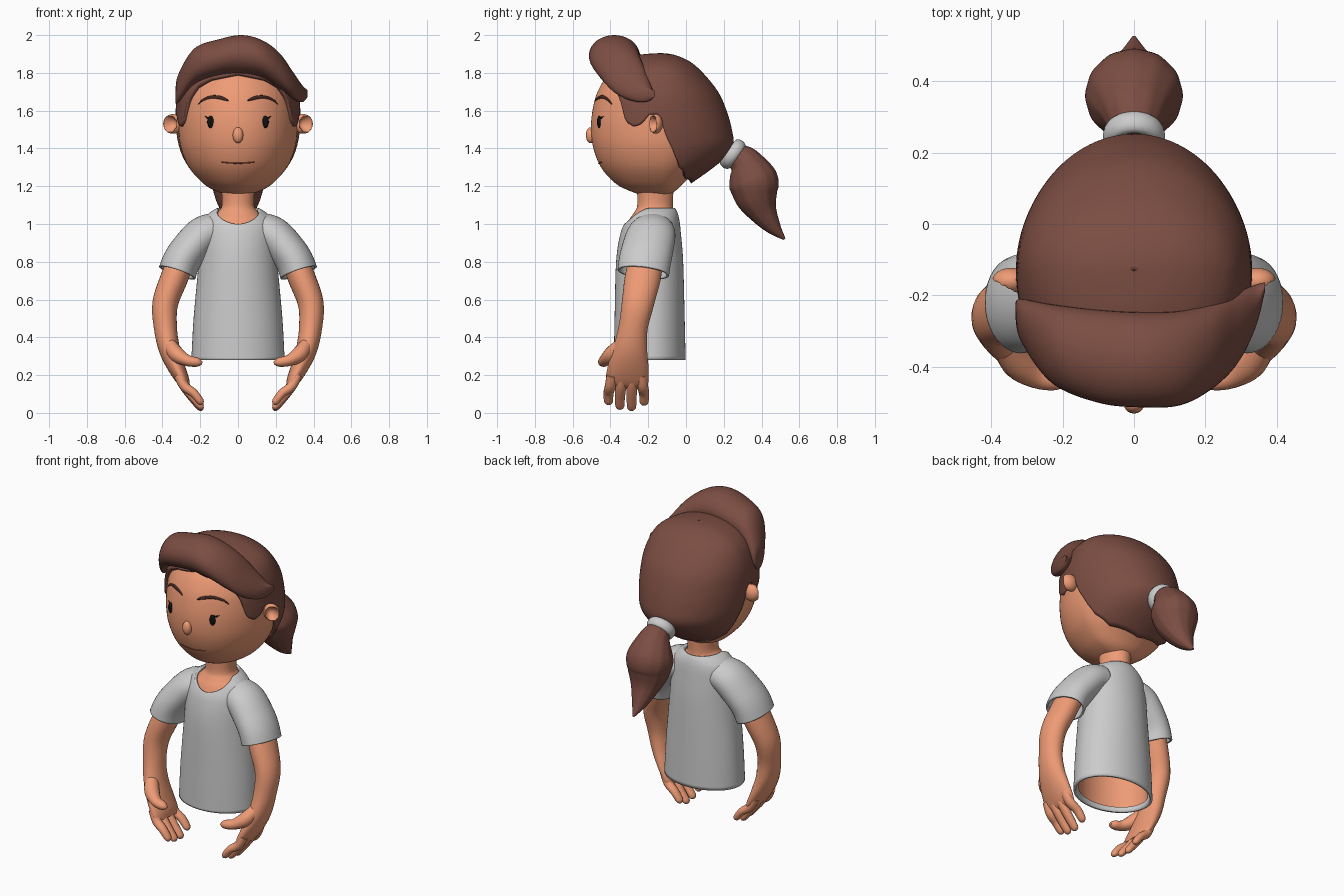
import bpy, bmesh, math
from mathutils import Vector

if "Cube" in bpy.data.objects:
    bpy.data.objects.remove(bpy.data.objects["Cube"])

def material(name, rgb):
    m = bpy.data.materials.new(name)
    m.diffuse_color = (*rgb, 1)
    m.use_nodes = True
    m.node_tree.nodes["Principled BSDF"].inputs["Base Color"].default_value = m.diffuse_color
    return m

SKIN = material("skin", (.86, .33, .18))
HAIR = material("hair", (.2, .075, .055))
BROW = material("brow", (.06, .02, .015))
BLACK = material("black", (.005, .005, .005))
LIP = material("lip", (.3, .08, .04))
X, Y = Vector((1, 0, 0)), Vector((0, 1, 0))

def finish(name, bm, mat=None, mirror=False, thick=0):
    bmesh.ops.recalc_face_normals(bm, faces=bm.faces)
    me = bpy.data.meshes.new(name)
    bm.to_mesh(me)
    bm.free()
    ob = bpy.data.objects.new(name, me)
    bpy.context.collection.objects.link(ob)
    if mat:
        me.materials.append(mat)
    if thick:
        s = ob.modifiers.new("thickness", 'SOLIDIFY')
        s.thickness, s.offset = thick, -1
    if mirror:
        ob.modifiers.new("mirror", 'MIRROR')
    bpy.ops.object.select_all(action='DESELECT')
    ob.select_set(True)
    bpy.context.view_layer.objects.active = ob
    bpy.ops.object.shade_smooth_by_angle(angle=math.radians(50))
    return ob

def spline(keys, n):
    """Catmull-Rom through tuples, n samples per span."""
    k = [Vector(q) for q in keys]
    out = []
    for i in range(len(k) - 1):
        a, b, c, d = k[max(i - 1, 0)], k[i], k[i + 1], k[min(i + 2, len(k) - 1)]
        for j in range(n):
            t = j / n
            out.append(.5 * (2 * b + (c - a) * t + (2 * a - 5 * b + 4 * c - d) * t * t
                             + (3 * b - a - 3 * c + d) * t ** 3))
    return out + [k[-1]]

def skin_rings(bm, rings, caps):
    vs = [[bm.verts.new(p) for p in r] for r in rings]
    n = len(vs[0])
    for r, s in zip(vs, vs[1:]):
        for j in range(n):
            bm.faces.new((r[j], r[(j + 1) % n], s[(j + 1) % n], s[j]))
    if caps:
        bm.faces.new(vs[0])
        bm.faces.new(vs[-1])

def tube(bm, keys, ref=Y, axis=None, n=20, steps=5, caps=True, groove=0):
    """Keys are x, y, z, radius across, radius along ref."""
    s = spline(keys, steps)
    pts = [Vector(q[:3]) for q in s]
    rings = []
    for i, p in enumerate(pts):
        t = axis or (pts[min(i + 1, len(pts) - 1)] - pts[max(i - 1, 0)]).normalized()
        u = t.cross(ref).normalized()
        v = u.cross(t)
        ring = []
        for j in range(n):
            a = 2 * math.pi * j / n
            g = 1 + groove * math.cos(12 * a)
            ring.append(p + (u * s[i][3] * math.cos(a) + v * s[i][4] * math.sin(a)) * g)
        rings.append(ring)
    skin_rings(bm, rings, caps)

def make_tube(name, keys, mat=None, mirror=False, thick=0, **kw):
    bm = bmesh.new()
    tube(bm, keys, **kw)
    return finish(name, bm, mat, mirror, thick)

def shell(name, keys, cy, mat=None, lo=None, hi=None, thick=0, caps=False, n=80, rows=40):
    """Upright loft; keys are z, half width, front y, back y. lo/hi trim each column by angle."""
    prof = spline([(*k,) for k in keys], 24)
    def at(f):
        i = min(int(f), len(prof) - 2)
        return prof[i].lerp(prof[i + 1], f - i)
    def find(z):
        for i in range(len(prof) - 1):
            if prof[i][0] <= z <= prof[i + 1][0]:
                return i + (z - prof[i][0]) / max(prof[i + 1][0] - prof[i][0], 1e-6)
        return 0 if z < prof[0][0] else len(prof) - 1
    rings = [[] for _ in range(rows + 1)]
    for j in range(n):
        a = 2 * math.pi * j / n
        f0 = find(lo(a)) if lo else 0
        f1 = find(hi(a)) if hi else len(prof) - 1
        for i in range(rows + 1):
            z, w, yf, yb = at(f0 + (f1 - f0) * i / rows)
            s = math.sin(a)
            rings[i].append((w * math.cos(a), cy + s * ((yb - cy) if s > 0 else (cy - yf)), z))
    bm = bmesh.new()
    skin_rings(bm, rings, caps)
    return finish(name, bm, mat, False, thick)

def ellipsoid(name, c, size, mat, mirror=False, dent=None):
    bm = bmesh.new()
    bmesh.ops.create_uvsphere(bm, u_segments=32, v_segments=20, radius=1)
    for v in bm.verts:
        if dent:
            v.co -= dent * 3 * max(0, v.co.dot(dent) - .55)
        v.co = Vector(c) + Vector([a * b for a, b in zip(v.co, size)])
    return finish(name, bm, mat, mirror)

# Head
CY = -.13
head_keys = [(1.155, .06, -.24, -.09), (1.18, .13, -.31, -.05), (1.22, .19, -.38, -.01),
             (1.3, .26, -.45, .07), (1.4, .302, -.49, .13), (1.5, .315, -.503, .16),
             (1.6, .313, -.495, .15), (1.7, .295, -.468, .1), (1.8, .24, -.40, .03),
             (1.86, .12, -.27, -.07)]
shell("head", head_keys, CY, SKIN, caps=True)

def face(x, z):
    """Point on the front of the head."""
    for a, b in zip(head_keys, head_keys[1:]):
        if a[0] <= z <= b[0]:
            t = (z - a[0]) / (b[0] - a[0])
            w, yf = a[1] + (b[1] - a[1]) * t, a[2] + (b[2] - a[2]) * t
            return (x, CY - (CY - yf) * math.sqrt(1 - (x / w) ** 2), z)

# Facial features
ex, ey, ez = face(.143, 1.54)
ellipsoid("eyes", (ex, ey, ez), (.02, .012, .033), BLACK, True)
make_tube("eyelashes", [(*face(x, z), r, r) for x, z, r in
          [(.145, 1.563, .006), (.16, 1.562, .006), (.176, 1.57, .002)]], BLACK, True, n=8)
make_tube("eyebrows", [(*face(x, z), r, .008) for x, z, r in
          [(.05, 1.652, .003), (.08, 1.664, .01), (.13, 1.672, .01), (.18, 1.658, .007),
           (.21, 1.635, .002)]], BROW, True, n=10)
make_tube("mouth", [(*face(x, 1.322 + .8 * x * x), .004, .006) for x in
          (-.085, -.05, 0, .05, .085)], LIP, n=8)
ellipsoid("nose", (0, -.505, 1.47), (.028, .025, .042), SKIN)
ellipsoid("ears", (.345, -.16, 1.53), (.052, .037, .052), SKIN, True,
          Vector((.6, -.8, 0)))

# Swept-back hair with a hairline trimmed around face and ears
line = [(-90, 1.80), (-60, 1.77), (-45, 1.73), (-36, 1.66), (-29, 1.54), (-22, 1.515),
        (-16, 1.53), (-10, 1.58), (-2, 1.58), (4, 1.46), (12, 1.36), (20, 1.3), (40, 1.24),
        (90, 1.215)]
def hairline(a):
    d = math.degrees(math.asin(math.sin(a)))
    for (a0, z0), (a1, z1) in zip(line, line[1:]):
        if d <= a1:
            return z0 + (z1 - z0) * (d - a0) / (a1 - a0)
    return line[-1][1]
shell("hair_cap", [(1.21, .2, -.36, .02), (1.28, .265, -.43, .12), (1.35, .298, -.47, .205),
                   (1.42, .317, -.5, .25), (1.5, .328, -.515, .243), (1.6, .33, -.51, .215),
                   (1.7, .32, -.49, .17), (1.8, .28, -.43, .09), (1.86, .21, -.36, .02),
                   (1.895, .11, -.25, -.06), (1.905, .002, -.132, -.128)],
      CY, HAIR, lo=hairline, thick=.025, n=144)

# Side-swept fringe
make_tube("fringe", [(-.332, -.24, 1.67, .03, .02), (-.315, -.27, 1.72, .075, .06),
                     (-.23, -.335, 1.835, .095, .11), (-.1, -.37, 1.88, .098, .13),
                     (.02, -.38, 1.895, .105, .133), (.13, -.375, 1.872, .1, .132),
                     (.22, -.34, 1.81, .095, .12), (.29, -.29, 1.735, .072, .1),
                     (.34, -.23, 1.69, .045, .06), (.367, -.175, 1.69, .02, .012)],
          HAIR, axis=X, n=40, steps=8)

# Ponytail and its band
make_tube("ponytail", [(0, .25, 1.37, .06, .06), (0, .31, 1.325, .09, .095),
                       (0, .355, 1.23, .13, .135), (0, .375, 1.14, .112, .12),
                       (0, .41, 1.06, .075, .085), (0, .465, .98, .04, .045),
                       (0, .522, .92, .006, .006)], HAIR, ref=X, n=72, steps=8, groove=.008)
bpy.ops.mesh.primitive_torus_add(major_radius=.063, minor_radius=.024, major_segments=40,
                                 minor_segments=16, location=(0, .247, 1.37),
                                 rotation=(math.radians(53), 0, 0))
band = bpy.context.object
band.name = "hair_band"
band.scale = (1, 1, 1.4)
bpy.ops.object.shade_smooth_by_angle()

# Body and neck, open below like the shirt
BY = -.18
shell("body", [(.3, .22, -.355, -.025), (.55, .21, -.35, -.03), (.8, .18, -.345, -.045),
               (.95, .175, -.328, -.055), (1.02, .15, -.302, -.06), (1.06, .11, -.275, -.065),
               (1.1, .085, -.258, -.07), (1.2, .09, -.26, -.065)], BY, SKIN)

# T-shirt with a scooped neckline, and sleeves
shell("shirt", [(.28, .247, -.382, -.002), (.5, .235, -.378, -.007), (.8, .208, -.37, -.015),
                (.95, .2, -.347, -.027), (1.02, .185, -.315, -.035), (1.06, .15, -.29, -.045),
                (1.085, .11, -.262, -.058)], BY, thick=.015,
      hi=lambda a: 1.085 - .085 * max(0, -math.sin(a)) ** 3)
make_tube("sleeves", [(.11, -.175, .965, .095, .115), (.185, -.185, .94, .1, .13),
                      (.26, -.205, .86, .1, .137), (.3, -.218, .8, .1, .138),
                      (.322, -.226, .742, .101, .137)],
          mirror=True, thick=.012, caps=False, n=40)

# Arms with palm, fingers and thumb
bm = bmesh.new()
tube(bm, [(.28, -.2, .86, .07, .085), (.335, -.228, .72, .073, .095),
          (.385, -.255, .58, .068, .085), (.384, -.28, .45, .061, .077),
          (.364, -.295, .34, .056, .09), (.33, -.305, .25, .047, .107),
          (.29, -.312, .17, .034, .113), (.268, -.315, .135, .016, .1)], n=32)
for y0, y1, z1 in ((-.392, -.41, .045), (-.34, -.35, .02), (-.288, -.288, .014), (-.236, -.222, .042)):
    tube(bm, [(.315, y0, .2, .026, .029), (.283, (y0 + y1) / 2, .14, .026, .029),
              (.235, y1, z1 + .06, .023, .027), (.198, y1, z1 + .014, .019, .023),
              (.186, y1, z1 + .002, .006, .008)], n=14)
tube(bm, [(.36, -.34, .36, .035, .04), (.325, -.39, .31, .042, .045),
          (.27, -.427, .278, .03, .034), (.215, -.437, .268, .024, .028),
          (.19, -.437, .264, .008, .01)], n=18)
finish("arms", bm, SKIN, True)
